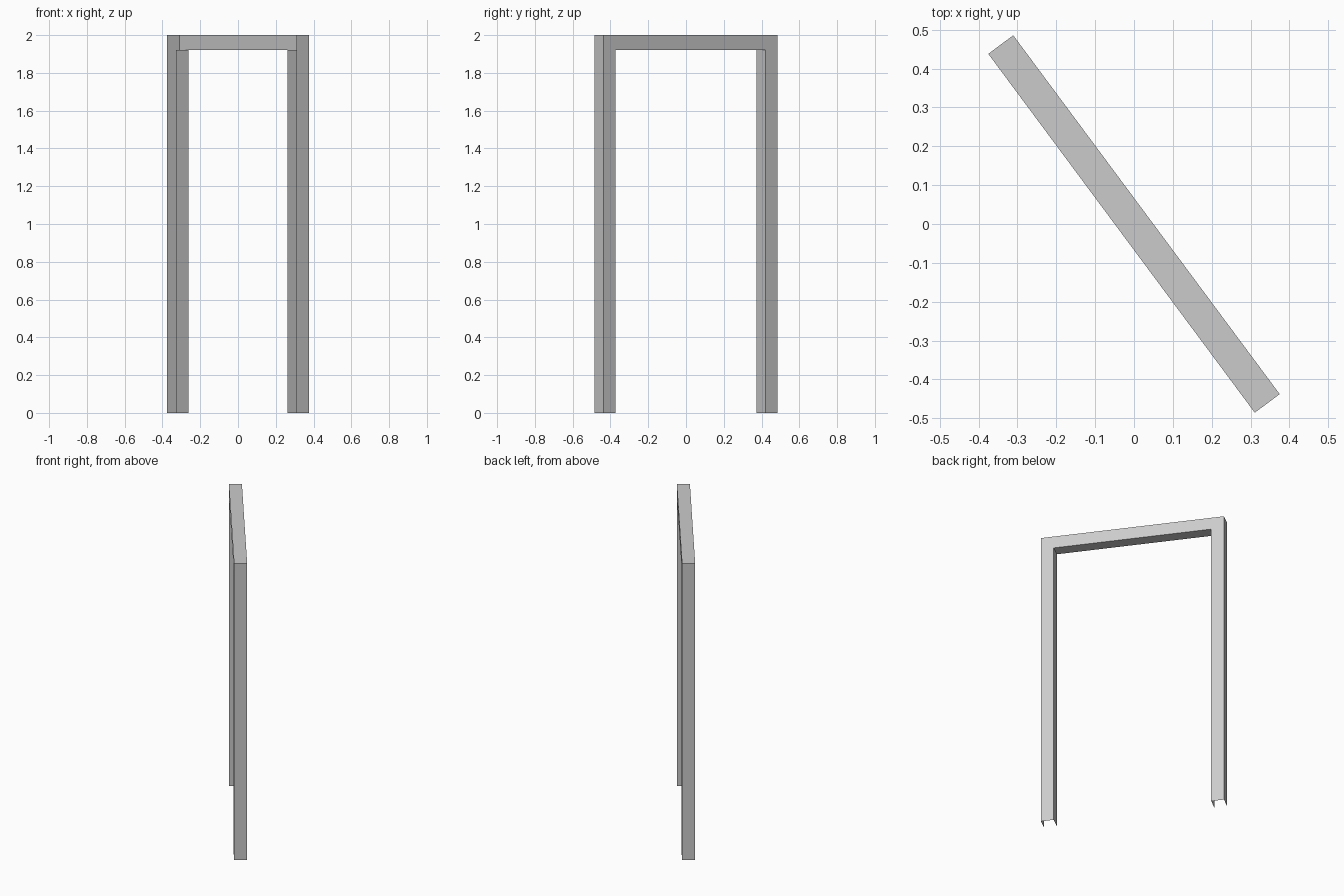
import bpy, bmesh, math

if "Cube" in bpy.data.objects:
    bpy.data.objects.remove(bpy.data.objects["Cube"])

W, H, D, T = 1.15, 2.0, 0.08, 0.08   # width, height, depth, band thickness
o, i = W / 2, W / 2 - T

# Arch outline in local x/z, starting at the outer left foot
outline = [(-o, 0), (-o, H), (o, H), (o, 0), (i, 0), (i, H - T), (-i, H - T), (-i, 0)]

bm = bmesh.new()
face_ring = [bm.verts.new((x, D / 2, z)) for x, z in outline]
back_ring = [bm.verts.new((x, -D / 2, z)) for x, z in outline]

# Flat face of the frame; the opposite side stays open
bm.faces.new(face_ring)

# Outer and inner walls; the feet stay open
n = len(outline)
for a in range(n):
    b = (a + 1) % n
    if outline[a][1] == 0 and outline[b][1] == 0:
        continue
    bm.faces.new((face_ring[b], face_ring[a], back_ring[a], back_ring[b]))

mesh = bpy.data.meshes.new("door_frame")
bm.to_mesh(mesh)
bm.free()

# Door frame, turned about the vertical axis
frame = bpy.data.objects.new("door_frame", mesh)
frame.rotation_euler.z = math.radians(-53.4)
bpy.context.collection.objects.link(frame)
